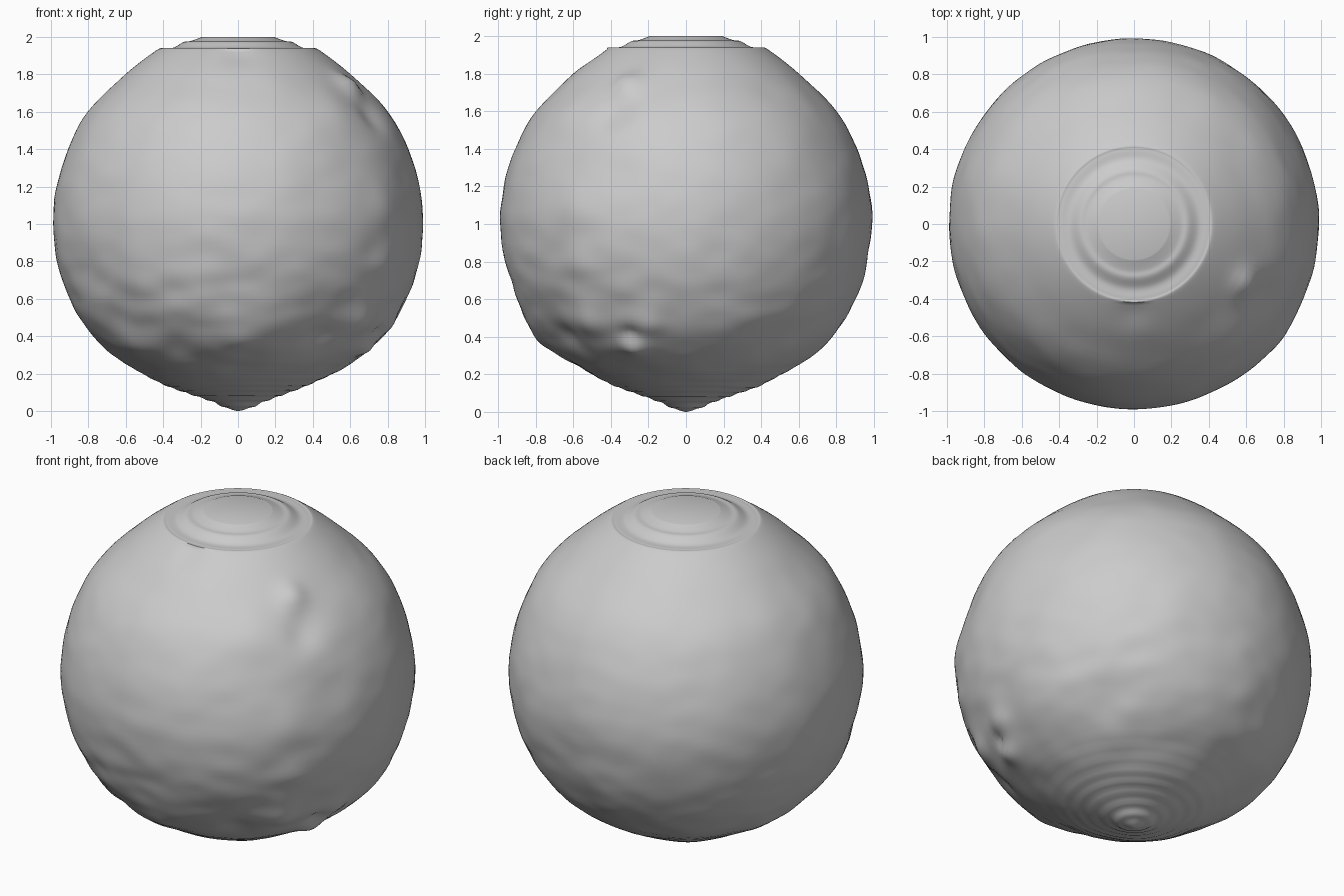
import bpy, bmesh, math
from mathutils import Vector, noise

if "Cube" in bpy.data.objects:
    bpy.data.objects.remove(bpy.data.objects["Cube"], do_unlink=True)

stone = bpy.data.materials.new("grey stone")
stone.use_nodes = True
stone.diffuse_color = (0.6, 0.6, 0.6, 1)
bsdf = stone.node_tree.nodes["Principled BSDF"]
bsdf.inputs["Base Color"].default_value = (0.6, 0.6, 0.6, 1)
bsdf.inputs["Roughness"].default_value = 0.9

# Silhouette as (radius, height): pointed base, round body, stepped flat cap
PROFILE = [(0.07, 0.02), (0.15, 0.055), (0.28, 0.1), (0.4, 0.145), (0.54, 0.22),
           (0.67, 0.3), (0.76, 0.38), (0.85, 0.5), (0.92, 0.65), (0.965, 0.8),
           (0.99, 1.0), (0.97, 1.2), (0.91, 1.4), (0.8, 1.6), (0.6, 1.8),
           (0.44, 1.925), (0.4, 1.938), (0.345, 1.942), (0.29, 1.972),
           (0.25, 1.978), (0.19, 2.0)]
# Local lumps and hollows: centre, spread, height
LUMPS = [((0.6, -0.32, 1.75), 0.08, 0.04), ((0.72, -0.4, 1.6), 0.1, -0.03),
         ((0.5, -0.62, 1.6), 0.16, 0.015), ((0.88, -0.35, 1.25), 0.13, -0.015),
         ((0.75, -0.6, 1.1), 0.12, 0.015), ((0.75, -0.55, 0.8), 0.1, 0.02),
         ((0.85, -0.2, 0.45), 0.07, 0.025), ((0.7, -0.28, 0.33), 0.07, 0.03),
         ((0.75, -0.3, 0.4), 0.05, -0.03), ((0.45, -0.65, 0.38), 0.12, -0.035),
         ((0.65, -0.5, 0.5), 0.08, 0.025), ((0, -0.8, 0.38), 0.09, 0.02),
         ((-0.6, -0.5, 0.33), 0.1, 0.02), ((-0.35, -0.65, 0.3), 0.08, -0.015),
         ((0.6, 0.45, 0.35), 0.12, -0.02), ((0, -0.45, 1.87), 0.09, -0.015)]
SEGMENTS, STEPS = 160, 6


def catmull(a, b, c, d, t):
    return 0.5 * (2 * b + (c - a) * t + (2 * a - 5 * b + 4 * c - d) * t * t
                  + (3 * b - a - 3 * c + d) * t ** 3)


def smooth_profile():
    pts = [Vector(p) for p in [(0, 0)] + PROFILE]
    pts = [pts[0]] + pts + [pts[-1]]
    out = []
    for i in range(1, len(pts) - 2):
        out += [catmull(*pts[i - 1:i + 3], s / STEPS) for s in range(STEPS)]
    return out[1:] + [pts[-1]]


def displacement(p):
    # Gentle weathering, rougher low down at the front, calm near the cap
    low = max(0, min(1, (1.05 - p.z) / 0.5))
    front = 0.5 + 0.5 * max(0, -p.y)
    amount = 0.005 + 0.009 * low * front
    calm = min(1, max(0, (1.9 - p.z) / 0.2)) * min(1, p.z / 0.25)
    d = calm * amount * (noise.noise(p * 3.5)
                         + 0.7 * noise.noise(Vector((p.x * 6, p.y * 6, p.z * 10))))
    for centre, spread, height in LUMPS:
        d += height * math.exp(-((p - Vector(centre)).length / spread) ** 2)
    # Concentric terraces on the underside
    r = math.hypot(p.x, p.y)
    if p.z < 0.3:
        d += 0.004 * math.sin(r * 85) * min(1, r / 0.1) * (1 - p.z / 0.3)
    return d


# Boulder body: turned profile, then weathered
bm = bmesh.new()
rings = []
for r, z in smooth_profile():
    ring = []
    for i in range(SEGMENTS):
        a = math.tau * i / SEGMENTS
        ring.append(bm.verts.new((r * math.cos(a), r * math.sin(a), z)))
    rings.append(ring)
for low, high in zip(rings, rings[1:]):
    for i in range(SEGMENTS):
        j = (i + 1) % SEGMENTS
        bm.faces.new((low[i], low[j], high[j], high[i]))
tip = bm.verts.new((0, 0, 0))
for i in range(SEGMENTS):
    bm.faces.new((tip, rings[0][(i + 1) % SEGMENTS], rings[0][i]))
bm.faces.new(rings[-1])
bm.normal_update()
offsets = {v: v.normal * displacement(v.co) for v in bm.verts if 0.001 < v.co.z < 1.935}
for v, offset in offsets.items():
    v.co += offset

mesh = bpy.data.meshes.new("boulder")
bm.to_mesh(mesh)
bm.free()
mesh.materials.append(stone)
boulder = bpy.data.objects.new("boulder", mesh)
bpy.context.collection.objects.link(boulder)
bpy.context.view_layer.objects.active = boulder
boulder.select_set(True)
bpy.ops.object.shade_smooth_by_angle(angle=math.radians(40))
